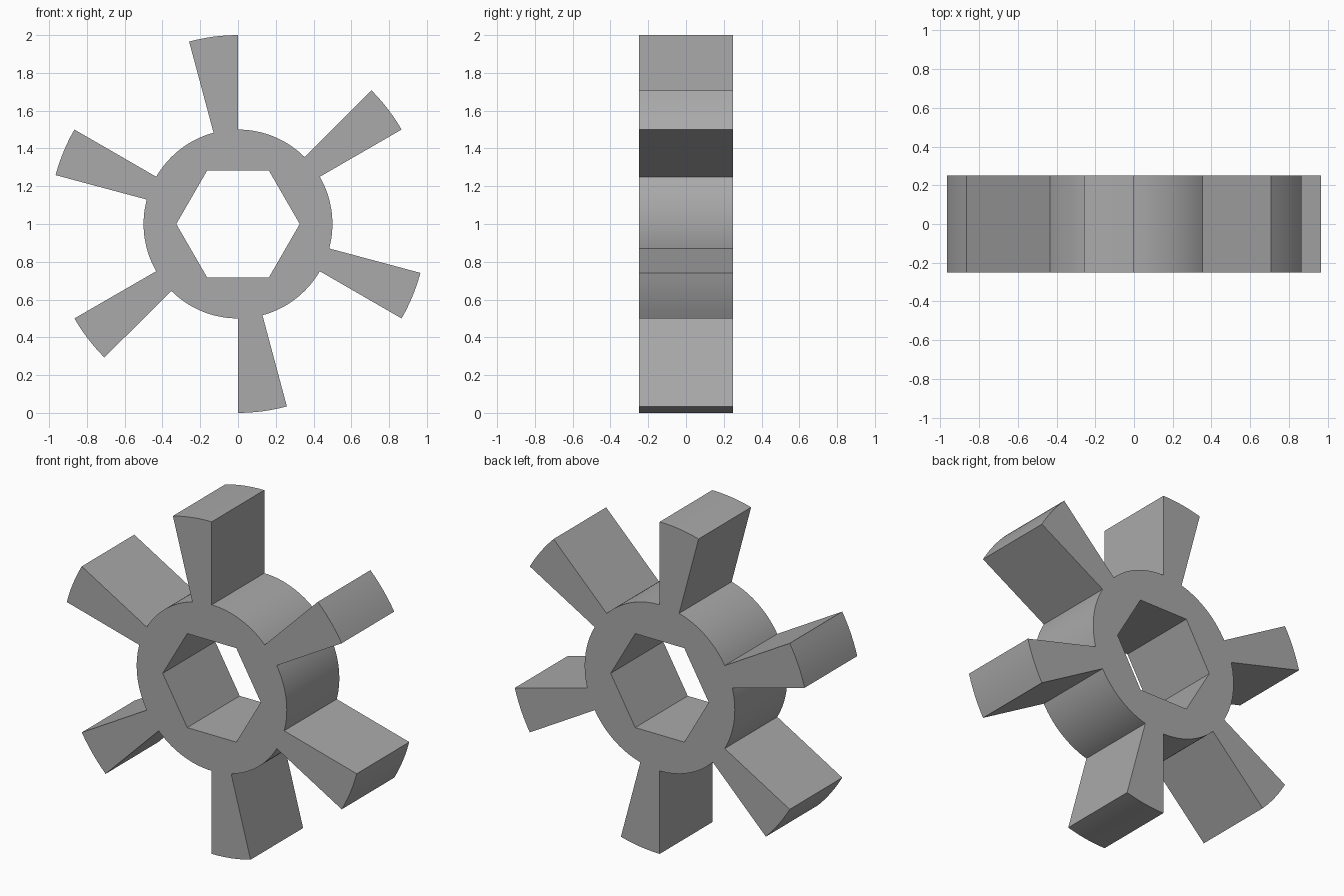
import bpy, bmesh
from math import sin, cos, radians, pi

cube = bpy.data.objects.get("Cube")
if cube:
    bpy.data.objects.remove(cube, do_unlink=True)

STEP = 2.5            # degrees per arc segment
HEX_FLAT = 0.283      # centre to flat side of the bore
HUB_R, TIP_R = 0.5, 1.0
HALF_DEPTH = 0.25
BLADE_START, BLADE_WIDTH, PITCH = 30, 15, 60


def point(radius, degrees):
    a = radians(degrees)
    return (radius * cos(a), -HALF_DEPTH, 1 + radius * sin(a))


def bore_radius(degrees):
    # Distance to the hexagon's edge, with corners at multiples of the pitch
    return HEX_FLAT / cos(radians(degrees % PITCH - PITCH / 2))


bm = bmesh.new()
count = int(360 / STEP)

# Front face: hub ring sectors, plus a blade sector where one stands
for i in range(count):
    a, b = i * STEP, (i + 1) * STEP
    rings = [(bore_radius(a), bore_radius(b)), (HUB_R, HUB_R)]
    if 0 <= (a - BLADE_START) % PITCH < BLADE_WIDTH:
        rings.append((TIP_R, TIP_R))
    for (in_a, in_b), (out_a, out_b) in zip(rings, rings[1:]):
        corners = [point(in_a, a), point(out_a, a), point(out_b, b), point(in_b, b)]
        bm.faces.new([bm.verts.new(c) for c in corners])
bmesh.ops.remove_doubles(bm, verts=bm.verts, dist=1e-5)

# Thickness from front to back
result = bmesh.ops.extrude_face_region(bm, geom=bm.faces[:], use_keep_orig=True)
back = [g for g in result["geom"] if isinstance(g, bmesh.types.BMVert)]
bmesh.ops.translate(bm, verts=back, vec=(0, 2 * HALF_DEPTH, 0))
bmesh.ops.recalc_face_normals(bm, faces=bm.faces)

mesh = bpy.data.meshes.new("bladed_hub")
bm.to_mesh(mesh)
bm.free()
wheel = bpy.data.objects.new("bladed_hub", mesh)
bpy.context.collection.objects.link(wheel)

# Plain grey
grey = bpy.data.materials.new("mid_grey")
grey.use_nodes = True
colour = (0.4, 0.4, 0.4, 1)
grey.diffuse_color = colour
grey.node_tree.nodes["Principled BSDF"].inputs["Base Color"].default_value = colour
mesh.materials.append(grey)

# Smooth arcs, sharp corners
bpy.context.view_layer.objects.active = wheel
wheel.select_set(True)
bpy.ops.object.shade_smooth_by_angle(angle=pi / 9)
